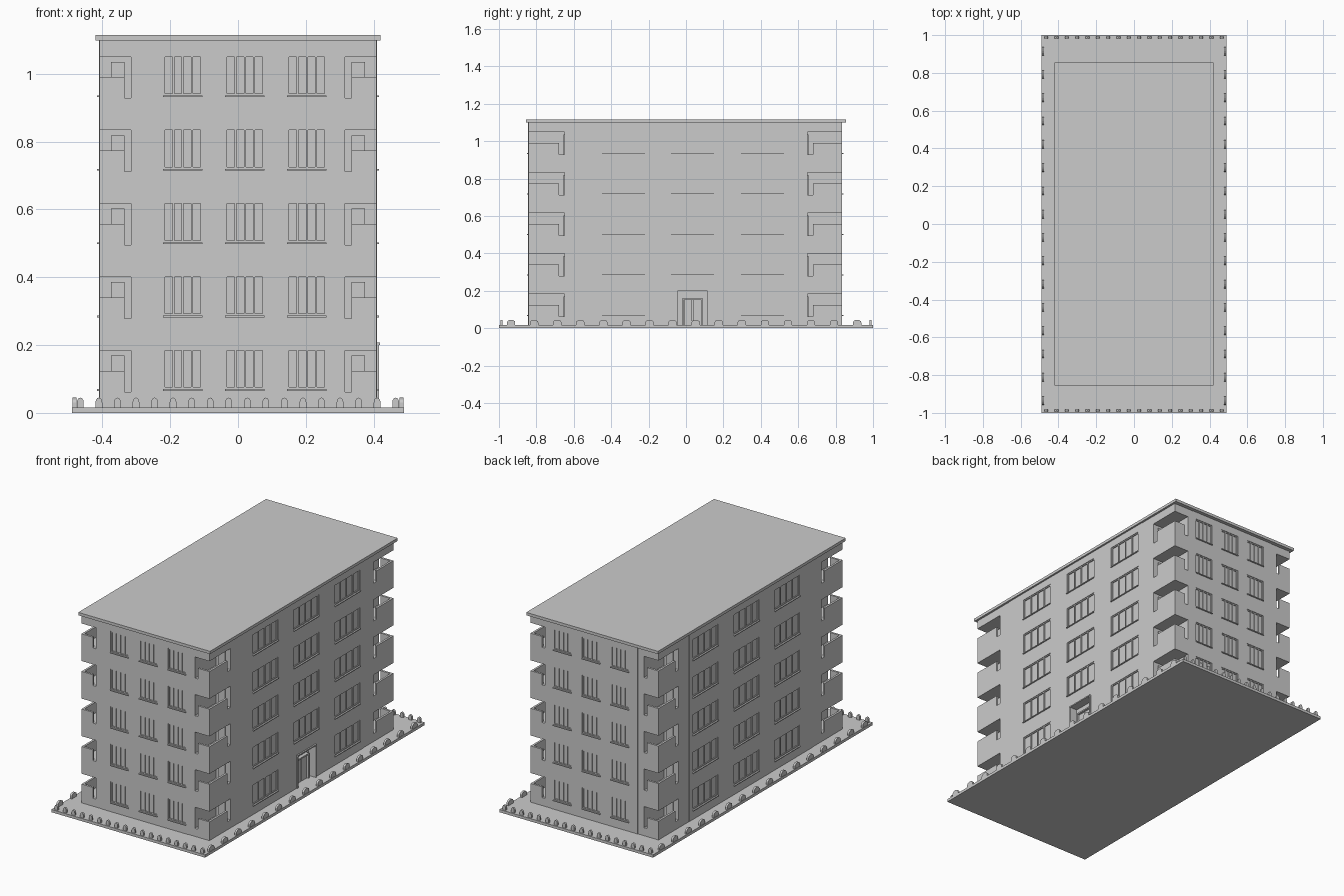
import bpy, bmesh, math
from mathutils import Matrix, Vector

old = bpy.data.objects.get("Cube")
if old:
    bpy.data.objects.remove(old)

GREY = (0.6, 0.6, 0.6, 1)
mat = bpy.data.materials.new("plain grey")
mat.use_nodes = True
mat.diffuse_color = GREY
mat.node_tree.nodes["Principled BSDF"].inputs["Base Color"].default_value = GREY


def add_box(bm, xs, ys, zs):
    """Box between pairs of limits, given in any order."""
    lims = [sorted(p) for p in (xs, ys, zs)]
    centre = Vector([(a + b) / 2 for a, b in lims])
    size = [b - a for a, b in lims]
    bmesh.ops.create_cube(bm, size=1, matrix=Matrix.Translation(centre) @ Matrix.Diagonal((*size, 1)))


def add_prism(bm, points, push):
    """Extrude a flat outline along a vector."""
    face = bm.faces.new([bm.verts.new(p) for p in points])
    out = bmesh.ops.extrude_face_region(bm, geom=[face])
    bmesh.ops.translate(bm, vec=push, verts=[v for v in out["geom"] if isinstance(v, bmesh.types.BMVert)])


def finish(name, bm):
    bmesh.ops.recalc_face_normals(bm, faces=bm.faces)
    me = bpy.data.meshes.new(name)
    bm.to_mesh(me)
    bm.free()
    me.materials.append(mat)
    ob = bpy.data.objects.new(name, me)
    bpy.context.collection.objects.link(ob)
    return ob


# Main measures
GROUND, FLOOR, FLOORS = 0.016, 0.2165, 5
TOP = GROUND + FLOOR * FLOORS
XO, XN = 0.41, 0.276             # outer wall and corner notch
Y_OUT = {-1: -0.845, 1: 0.835}
Y_NOTCH = {-1: -0.57, 1: 0.555}
RECESS = 0.008

# Ground slab and roof slab
for name, hx, hy, z0, z1 in (("ground_slab", 0.49, 1.0, 0, GROUND),
                             ("roof_slab", 0.42, 0.855, TOP, 1.115)):
    bm = bmesh.new()
    add_box(bm, (-hx, hx), (-hy, hy), (z0, z1))
    finish(name, bm)

# Cross-shaped core, leaving the four corners for the balconies
bm = bmesh.new()
outline = []
for sx, sy in ((1, -1), (1, 1), (-1, 1), (-1, -1)):
    corner = [(sx * XN, Y_OUT[sy]), (sx * XN, Y_NOTCH[sy]), (sx * XO, Y_NOTCH[sy])]
    outline += corner if sx * sy < 0 else corner[::-1]
add_prism(bm, [(x, y, GROUND) for x, y in outline], (0, 0, TOP - GROUND))
walls = finish("walls", bm)

# Windows: openings, frames, mullions and sills on all four sides
cut, frames, sills = bmesh.new(), bmesh.new(), bmesh.new()


def wall_box(bm, axis, sign, wall, across, depth, zs):
    """Box on a wall; depth is measured outwards from its face."""
    out = [wall + sign * d for d in depth]
    add_box(bm, *((out, across) if axis == "x" else (across, out)), zs)


def window(axis, sign, wall, mid, half, z):
    z0, z1 = z + 0.054, z + 0.174
    wall_box(cut, axis, sign, wall, (mid - half, mid + half), (-RECESS, 0.02), (z0, z1))
    for i in range(5):
        c = mid + (i / 2 - 1) * (half - 0.003)
        wall_box(frames, axis, sign, wall, (c - 0.003, c + 0.003), (-0.009, -0.003), (z0, z1))
    for zz in (z0, z1 - 0.006):
        wall_box(frames, axis, sign, wall, (mid - half, mid + half), (-0.009, -0.003), (zz, zz + 0.006))
    wall_box(sills, axis, sign, wall, (mid - half, mid + half), (-0.006, 0.006), (z0 - 0.005, z0))


for f in range(FLOORS):
    z = GROUND + f * FLOOR
    for sign in (-1, 1):
        for mid in (-0.163, 0.02, 0.203):
            window("y", sign, Y_OUT[sign], mid, 0.058, z)
        for k, mid in enumerate((-0.335, 0.035, 0.41)):
            if not (f == 0 and k == 1 and sign == 1):
                window("x", sign, XO, mid, 0.115, z) if sign > 0 else window("x", sign, -XO, mid, 0.115, z)

# Entrance porch recessed in the wall
wall_box(cut, "x", 1, XO, (-0.045, 0.115), (-0.04, 0.02), (GROUND, 0.2))
cutter = finish("opening_cutter", cut)
cutter.hide_render = True
cutter.hide_viewport = True
cutter.display_type = "WIRE"
mod = walls.modifiers.new("openings", "BOOLEAN")
mod.object = cutter
mod.solver = "EXACT"
finish("window_frames", frames)
finish("window_sills", sills)

bm = bmesh.new()
for a in (-0.012, 0.037):
    wall_box(bm, "x", 1, XO, (a, a + 0.045), (-0.041, -0.03), (GROUND, 0.15))
for a in (-0.022, 0.084):
    wall_box(bm, "x", 1, XO, (a, a + 0.008), (-0.041, -0.02), (GROUND, 0.16))
wall_box(bm, "x", 1, XO, (-0.022, 0.092), (-0.041, -0.02), (0.152, 0.16))
finish("entrance_door", bm)

bm = bmesh.new()
for a in (-0.052, 0.115):
    wall_box(bm, "x", 1, XO, (a, a + 0.007), (-0.005, 0.006), (GROUND, 0.2))
wall_box(bm, "x", 1, XO, (-0.052, 0.122), (-0.005, 0.008), (0.2, 0.207))
finish("entrance_surround", bm)

# Corner balconies with wrap-round openings
slabs, inner, parapets = bmesh.new(), bmesh.new(), bmesh.new()
for f in range(FLOORS):
    z = GROUND + f * FLOOR
    low, rail, high, top = z + 0.046, z + 0.108, z + 0.168, z + FLOOR
    for sx in (-1, 1):
        for sy in (-1, 1):
            x_edge, y_edge = sx * (XO - 0.002), Y_OUT[sy] - sy * 0.002
            x_in, y_in = sx * 0.315, sy * 0.65
            full_x, full_y = (sx * XN, x_edge), (Y_NOTCH[sy], y_edge)
            add_box(slabs, full_x, full_y, (z, low))
            add_box(slabs, full_x, full_y, (high, top))
            add_box(inner, (sx * XN, x_in), full_y, (low, high))
            add_box(inner, (x_in, x_edge), (Y_NOTCH[sy], y_in), (low, high))
            # inner door leaf
            add_box(inner, (sx * 0.335, sx * 0.375), (y_in, y_in + sy * 0.006), (low, high - 0.015))
            # parapet panels
            add_box(parapets, (sx * 0.335, x_edge), (y_edge, y_edge - sy * 0.012), (low, rail))
            add_box(parapets, (x_edge, x_edge - sx * 0.012), (sy * 0.68, y_edge - sy * 0.012), (low, rail))
finish("balcony_slabs", slabs)
finish("balcony_inner_walls", inner)
finish("balcony_parapets", parapets)

# Low round-topped markers along the edge of the ground slab
bm = bmesh.new()


def marker(axis, along, offset, half):
    arc = [(half * math.cos(math.pi * i / 6), 0.015 + 0.014 * math.sin(math.pi * i / 6)) for i in range(7)]
    shape = [(half, 0)] + arc + [(-half, 0)]
    if axis == "x":
        add_prism(bm, [(along + u, offset - 0.006, GROUND + h) for u, h in shape], (0, 0.012, 0))
    else:
        add_prism(bm, [(offset - 0.006, along + u, GROUND + h) for u, h in shape], (0.012, 0, 0))


for side in (-1, 1):
    for i in range(18):
        marker("x", -0.465 + 0.93 * i / 17, side * 0.987, 0.01)
    for i in range(16):
        marker("y", -0.935 + 1.85 * i / 15, side * 0.482, 0.022)
finish("edge_markers", bm)
